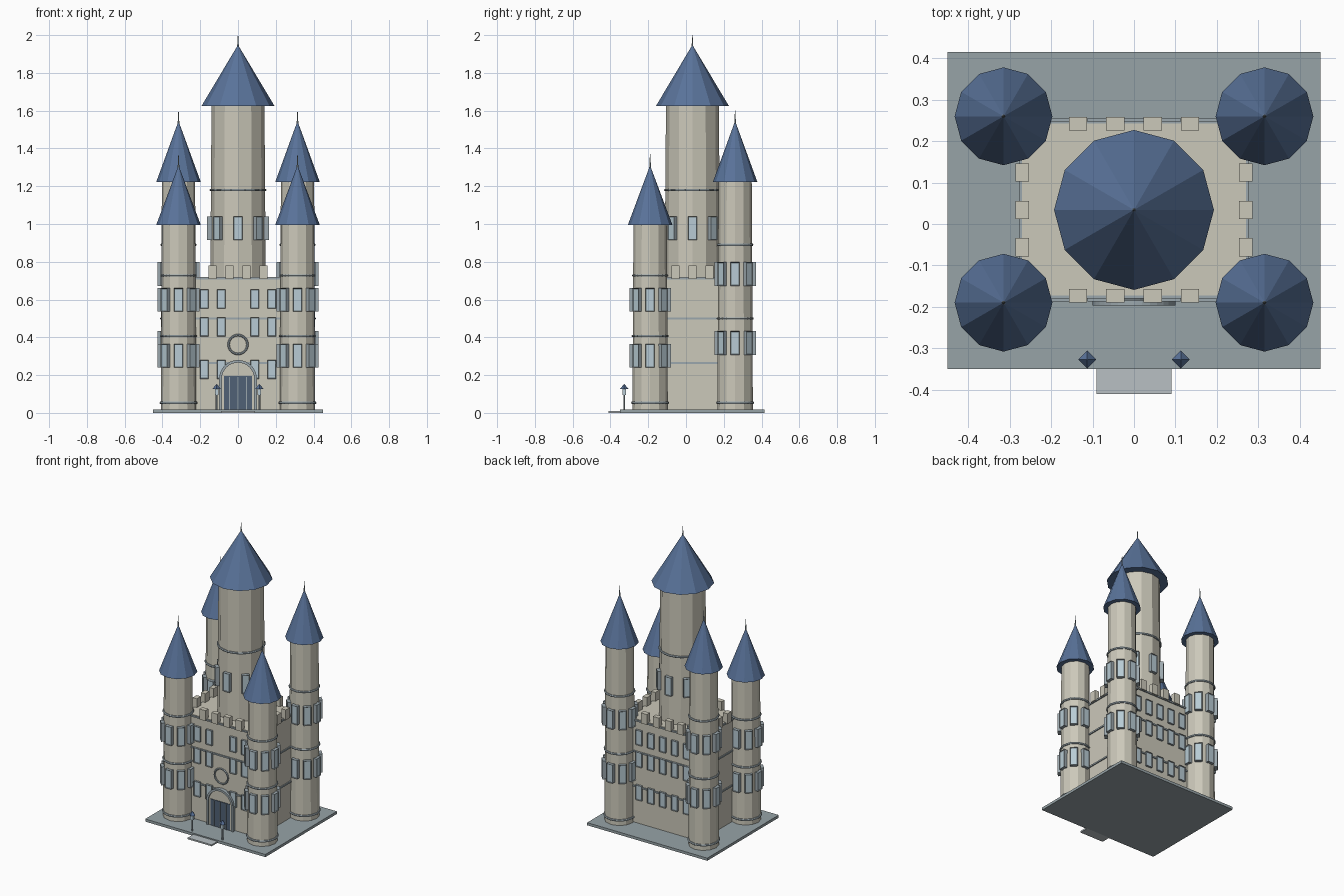
import bpy, bmesh
from math import pi, sin, cos
from mathutils import Matrix, Vector

if "Cube" in bpy.data.objects:
    bpy.data.objects.remove(bpy.data.objects["Cube"])


def mat(name, r, g, b):
    m = bpy.data.materials.new(name)
    m.diffuse_color = (r, g, b, 1)
    m.use_nodes = True
    m.node_tree.nodes["Principled BSDF"].inputs["Base Color"].default_value = m.diffuse_color
    return m


STONE = mat("stone", 0.60, 0.58, 0.49)
ROOF = mat("roof_blue", 0.10, 0.17, 0.32)
TRIM = mat("trim", 0.33, 0.39, 0.42)
GLASS = mat("glass", 0.48, 0.60, 0.66)
GROUND = mat("paving", 0.31, 0.37, 0.39)
PATH = mat("path", 0.48, 0.53, 0.55)
DARK = mat("door_dark", 0.08, 0.12, 0.18)


def finish(name, bm, *mats):
    bmesh.ops.recalc_face_normals(bm, faces=bm.faces[:])
    me = bpy.data.meshes.new(name)
    bm.to_mesh(me)
    bm.free()
    for m in mats:
        me.materials.append(m)
    ob = bpy.data.objects.new(name, me)
    bpy.context.collection.objects.link(ob)
    return ob


def add_box(bm, x0, x1, y0, y1, z0, z1):
    m = Matrix.Translation(((x0 + x1) / 2, (y0 + y1) / 2, (z0 + z1) / 2))
    m = m @ Matrix.Diagonal((x1 - x0, y1 - y0, z1 - z0, 1))
    return bmesh.ops.create_cube(bm, size=1, matrix=m)["verts"]


def box(name, m, *dims):
    bm = bmesh.new()
    add_box(bm, *dims)
    return finish(name, bm, m)


def cone(name, m, x, y, z0, z1, r0, r1, n=12):
    bm = bmesh.new()
    bmesh.ops.create_cone(bm, cap_ends=True, segments=n, radius1=r0, radius2=r1,
                          depth=z1 - z0, matrix=Matrix.Translation((x, y, (z0 + z1) / 2)))
    return finish(name, bm, m)


def ring(name, m, loc, r, t, rot=(0, 0, 0), n=24):
    bpy.ops.mesh.primitive_torus_add(major_segments=n, minor_segments=6, major_radius=r,
                                     minor_radius=t, location=loc, rotation=rot)
    ob = bpy.context.object
    ob.name = name
    ob.data.materials.append(m)


def add_window(bm, centre, angle, out, w, h, depth=0.026):
    """Framed box facing -y, pushed out by `out`, turned by `angle`, with a sunk pane."""
    verts = add_box(bm, -w / 2, w / 2, -out, -out + depth, -h / 2, h / 2)
    bm.faces.ensure_lookup_table()
    front = next(f for f in verts[0].link_faces[:] + verts[-1].link_faces[:]
                 if f.calc_center_median().y < -out + 1e-4)
    bmesh.ops.inset_individual(bm, faces=[front], thickness=0.005)
    for v in front.verts:
        v.co.y += 0.005
    front.material_index = 1
    done = set(verts) | set(front.verts)
    for v in verts:
        done |= {e.other_vert(v) for e in v.link_edges}
    bmesh.ops.transform(bm, verts=list(done),
                        matrix=Matrix.Translation(centre) @ Matrix.Rotation(angle, 4, 'Z'))


def round_windows(name, x, y, levels, out, w, h):
    bm = bmesh.new()
    for z in levels:
        for i in range(8):
            add_window(bm, (x, y, z), i * pi / 4, out, w, h)
    finish(name, bm, TRIM, GLASS)


def tower(name, x, y, z0, z1, apex, tip, r0, r1, eave, bands, levels, out):
    cone(name + "_body", STONE, x, y, z0, z1 + 0.01, r0, r1)
    cone(name + "_roof", ROOF, x, y, z1, apex, eave, 0.002)
    cone(name + "_finial", TRIM, x, y, apex - 0.03, tip, 0.006, 0.001, 8)
    for z in bands:
        r = r0 + (r1 - r0) * (z - z0) / (z1 - z0)
        ring(name + "_band", TRIM, (x, y, z), r, 0.007)
    round_windows(name + "_windows", x, y, levels, out, 0.048, 0.125)


# Ground slab and entrance step
box("ground_slab", GROUND, -0.45, 0.45, -0.35, 0.415, 0, 0.018)
box("entrance_step", PATH, -0.09, 0.09, -0.41, -0.345, 0, 0.01)

# Keep block with string courses
X, YF, YB, TOP = 0.27, -0.173, 0.242, 0.72
box("keep", STONE, -X, X, YF, YB, 0.01, TOP)
for z in (0.265, 0.5, 0.712):
    box("keep_band", TRIM, -X - 0.007, X + 0.007, YF - 0.007, YB + 0.007, z - 0.005, z + 0.005)

# Battlements
bm = bmesh.new()
for y in (YF, YB):
    for x in (-0.135, -0.045, 0.045, 0.135):
        add_box(bm, x - 0.022, x + 0.022, y - 0.016, y + 0.016, TOP - 0.01, 0.78)
for x in (-X, X):
    for y in (-0.056, 0.034, 0.124):
        add_box(bm, x - 0.016, x + 0.016, y - 0.022, y + 0.022, TOP - 0.01, 0.78)
finish("battlements", bm, STONE)

# Keep windows, the front leaving its middle free
bm = bmesh.new()
for z in (0.23, 0.455, 0.603):
    for x in (-0.178, -0.089, 0, 0.089, 0.178):
        if x:
            add_window(bm, (x, YF, z), 0, 0.014, 0.046, 0.1)
        add_window(bm, (x, YB, z), pi, 0.014, 0.046, 0.1)
finish("keep_windows", bm, TRIM, GLASS)

# Corner towers and central tower
for side, s in (("left", -1), ("right", 1)):
    tower("front_tower_" + side, s * 0.315, -0.19, 0.012, 0.995, 1.305, 1.37, 0.094, 0.088,
          0.118, (0.053, 0.407, 0.727), (0.303, 0.598), 0.110)
    tower("back_tower_" + side, s * 0.315, 0.26, 0.012, 1.222, 1.54, 1.6, 0.094, 0.088,
          0.118, (0.053, 0.5, 0.89), (0.37, 0.735), 0.110)
tower("central_tower", 0, 0.034, 0.70, 1.625, 1.945, 2.0, 0.147, 0.14,
      0.193, (1.18,), (0.977,), 0.163)

# Doorway: arched surround, infill, door and bars
arc = [(cos(i * pi / 16), sin(i * pi / 16)) for i in range(17)]


def arch_path(r):
    return [(r, 0.015)] + [(r * c, 0.18 + r * s) for c, s in arc] + [(-r, 0.015)]


def arch_solid(name, m, loops, y0, y1):
    bm = bmesh.new()
    rows = [[bm.verts.new((x, y0, z)) for x, z in p] for p in loops]
    if len(rows) == 1:
        faces = [bm.faces.new(rows[0])]
    else:
        a, b = rows
        faces = [bm.faces.new((a[i], a[i + 1], b[i + 1], b[i])) for i in range(len(a) - 1)]
    ext = bmesh.ops.extrude_face_region(bm, geom=faces)
    bmesh.ops.translate(bm, vec=Vector((0, y1 - y0, 0)),
                        verts=[g for g in ext["geom"] if isinstance(g, bmesh.types.BMVert)])
    finish(name, bm, m)


arch_solid("door_arch", TRIM, [arch_path(0.1), arch_path(0.086)], -0.197, -0.165)
arch_solid("door_infill", STONE, [arch_path(0.09)], -0.188, -0.165)
box("door", DARK, -0.073, 0.073, -0.192, -0.17, 0.015, 0.195)
for x in (-0.045, 0, 0.045):
    box("door_bar", TRIM, x - 0.003, x + 0.003, -0.195, -0.185, 0.018, 0.19)

# Plain round moulding above the door
ring("round_moulding", TRIM, (0, YF - 0.006, 0.362), 0.05, 0.006, (pi / 2, 0, 0))

# Lanterns beside the step
for x in (-0.113, 0.113):
    cone("lantern_post", TRIM, x, -0.327, 0.015, 0.1, 0.005, 0.005, 8)
    box("lantern_glass", GLASS, x - 0.01, x + 0.01, -0.337, -0.317, 0.096, 0.128)
    cone("lantern_roof", ROOF, x, -0.327, 0.127, 0.153, 0.022, 0.001, 4)
